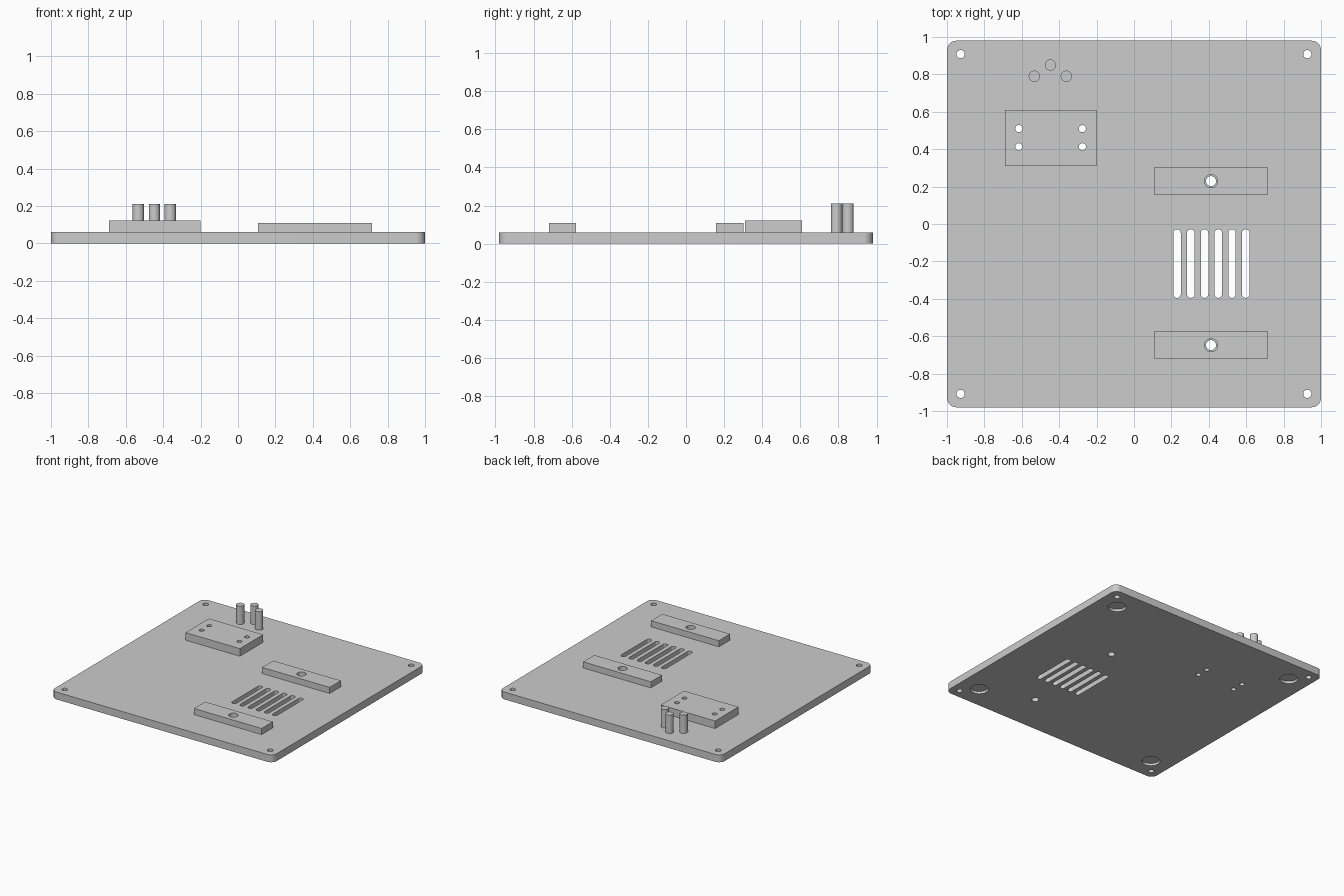
import bpy, bmesh, math

if "Cube" in bpy.data.objects:
    bpy.data.objects.remove(bpy.data.objects["Cube"])

grey = bpy.data.materials.new("light_grey")
grey.diffuse_color = (0.604, 0.604, 0.604, 1)
grey.use_nodes = True
grey.node_tree.nodes["Principled BSDF"].inputs["Base Color"].default_value = grey.diffuse_color


def rounded(x0, x1, y0, y1, r, n=8):
    """Outline of a rectangle with rounded corners."""
    pts = []
    corners = [(x1 - r, y1 - r), (x0 + r, y1 - r), (x0 + r, y0 + r), (x1 - r, y0 + r)]
    for k, (cx, cy) in enumerate(corners):
        for i in range(n + 1):
            a = math.pi / 2 * (k + i / n)
            pts.append((cx + r * math.cos(a), cy + r * math.sin(a)))
    return pts


def rect(x0, x1, y0, y1):
    return [(x0, y0), (x1, y0), (x1, y1), (x0, y1)]


def circle(x, y, r, n=32):
    return [(x + r * math.cos(math.tau * i / n), y + r * math.sin(math.tau * i / n))
            for i in range(n)]


def prism(name, shapes):
    """Extrude each (outline, bottom, top) into one object."""
    bm = bmesh.new()
    for pts, z0, z1 in shapes:
        verts = [bm.verts.new((x, y, z0)) for x, y in pts]
        bmesh.ops.remove_doubles(bm, verts=verts, dist=1e-5)
        face = bm.faces.new([v for v in verts if v.is_valid])
        ext = bmesh.ops.extrude_face_region(bm, geom=[face])
        top = [g for g in ext["geom"] if isinstance(g, bmesh.types.BMVert)]
        bmesh.ops.translate(bm, verts=top, vec=(0, 0, z1 - z0))
    bmesh.ops.recalc_face_normals(bm, faces=bm.faces)
    mesh = bpy.data.meshes.new(name)
    bm.to_mesh(mesh)
    bm.free()
    obj = bpy.data.objects.new(name, mesh)
    bpy.context.collection.objects.link(obj)
    mesh.materials.append(grey)
    return obj


def select(obj):
    bpy.ops.object.select_all(action='DESELECT')
    obj.select_set(True)
    bpy.context.view_layer.objects.active = obj


def part(name, pts, z0, z1, cuts=()):
    """A prism with prism-shaped openings, smooth on its round walls."""
    obj = prism(name, [(pts, z0, z1)])
    select(obj)
    if cuts:
        cutter = prism(name + "_cutter", cuts)
        cutter.hide_render = True
        mod = obj.modifiers.new("openings", 'BOOLEAN')
        mod.operation, mod.solver, mod.object = 'DIFFERENCE', 'EXACT', cutter
        bpy.ops.object.modifier_apply(modifier=mod.name)
        bpy.data.objects.remove(cutter)
    bpy.ops.object.shade_smooth_by_angle(angle=math.radians(30))
    return obj


T = 0.06                                    # plate thickness
signs = [(sx, sy) for sx in (-1, 1) for sy in (-1, 1)]
block_holes = [(x, y) for x in (-0.616, -0.276) for y in (0.413, 0.51)]
bar_x, bar_ys = 0.412, (-0.648, 0.229)

# Base plate: corner holes, foot recesses, vent slots and mounting holes
cuts = [(circle(sx * 0.927, sy * 0.908, 0.022), -0.1, 0.2) for sx, sy in signs]
cuts += [(circle(sx * 0.83, sy * 0.795, 0.068), -0.1, 0.02) for sx, sy in signs]
cuts += [(circle(x, y, 0.019), -0.1, 0.2) for x, y in block_holes]
cuts += [(circle(bar_x, y, 0.027), -0.1, 0.2) for y in bar_ys]
for i in range(6):
    x = 0.23 + i * 0.0735
    cuts.append((rounded(x - 0.02, x + 0.02, -0.395, -0.028, 0.0199), -0.1, 0.2))
part("base_plate", rounded(-1, 1, -0.98, 0.98, 0.05), 0, T, cuts)

# Raised block with four holes
part("mounting_block", rect(-0.69, -0.2, 0.31, 0.61), T, 0.122,
     [(circle(x, y, 0.019), 0, 0.2) for x, y in block_holes])

# Two bars beside the vent, each with a wider hole
for name, y in zip(("front_bar", "rear_bar"), bar_ys):
    part(name, rect(0.107, 0.717, y - 0.072, y + 0.072), T, 0.11,
         [(circle(bar_x, y, 0.035), 0, 0.2)])

# Three upright pins
for name, x, y in (("left_pin", -0.533, 0.79), ("middle_pin", -0.447, 0.85),
                   ("right_pin", -0.362, 0.79)):
    part(name, circle(x, y, 0.03), T, 0.21)
